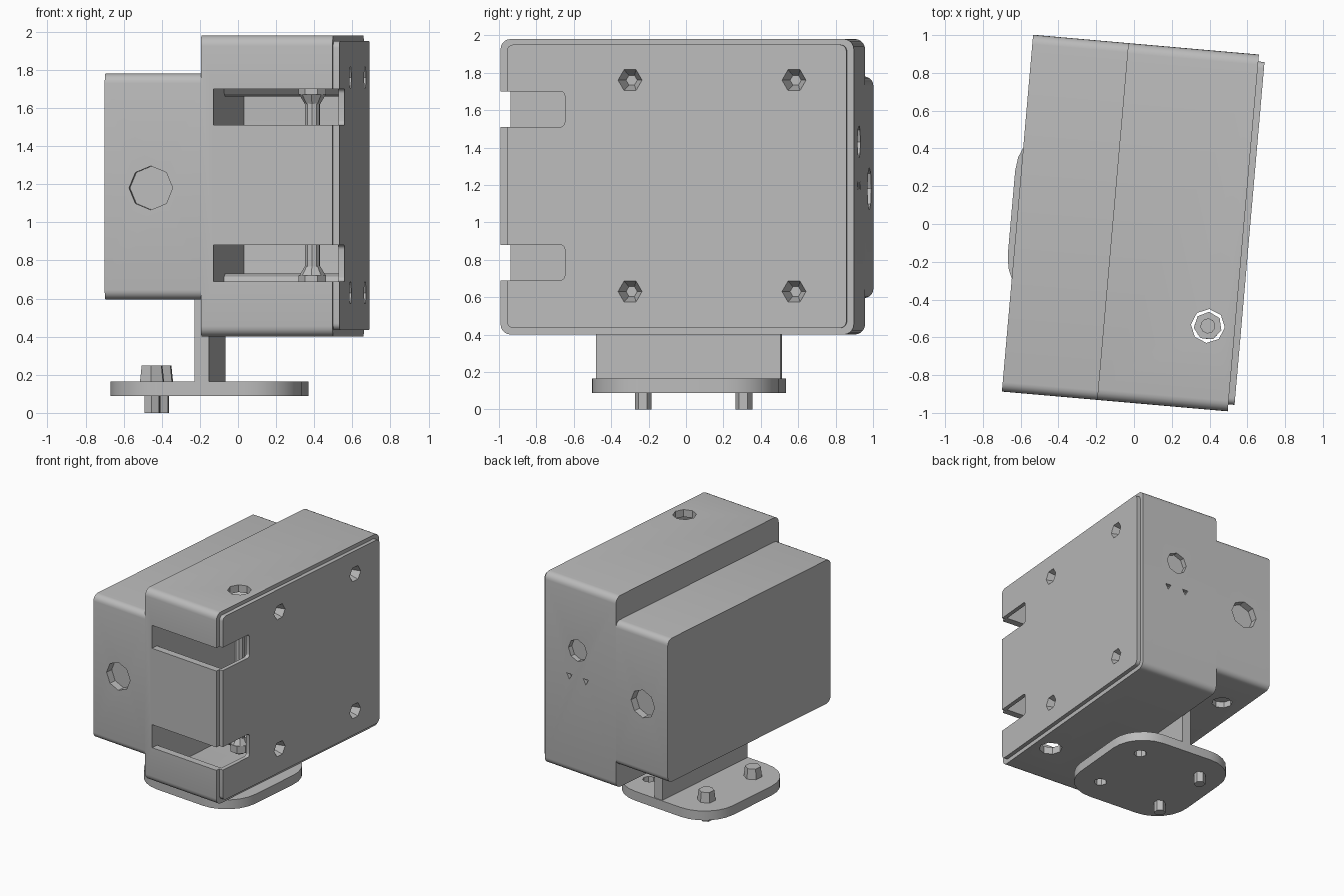
import bpy, bmesh, math
from mathutils import Matrix, Vector

if "Cube" in bpy.data.objects:
    bpy.data.objects.remove(bpy.data.objects["Cube"], do_unlink=True)

grey = bpy.data.materials.new("mid_grey")
grey.use_nodes = True
grey.diffuse_color = (0.5, 0.5, 0.5, 1)
grey.node_tree.nodes["Principled BSDF"].inputs["Base Color"].default_value = (0.5, 0.5, 0.5, 1)

# The whole unit is turned slightly about z
PLACE = Matrix.Translation((-0.019, 0.005, 0)) @ Matrix.Rotation(math.radians(-5), 4, "Z")
TURN = {"x": Matrix.Rotation(math.pi / 2, 4, "Y"),
        "y": Matrix.Rotation(-math.pi / 2, 4, "X"),
        "z": Matrix.Identity(4)}


def finish(name, bm):
    bmesh.ops.recalc_face_normals(bm, faces=bm.faces)
    mesh = bpy.data.meshes.new(name)
    bm.to_mesh(mesh)
    bm.free()
    mesh.materials.append(grey)
    obj = bpy.data.objects.new(name, mesh)
    bpy.context.collection.objects.link(obj)
    obj.matrix_world = PLACE
    return obj


def slab(name, axis, span, a, b, radius, steps=5):
    """Rounded rectangle extruded along x (a=y, b=z) or z (a=x, b=y)."""
    bm = bmesh.new()
    verts = []
    corners = [(a[1], b[1], -1, -1), (a[0], b[1], 1, -1), (a[0], b[0], 1, 1), (a[1], b[0], -1, 1)]
    for q, (ca, cb, sa, sb) in enumerate(corners):
        for i in range(steps + 1):
            t = math.pi / 2 * (q + i / steps)
            p = ca + radius * (sa + math.cos(t))
            r = cb + radius * (sb + math.sin(t))
            verts.append(bm.verts.new((span[0], p, r) if axis == "x" else (p, r, span[0])))
    face = bm.faces.new(verts)
    ext = bmesh.ops.extrude_face_region(bm, geom=[face])
    depth = span[1] - span[0]
    move = Vector((depth, 0, 0)) if axis == "x" else Vector((0, 0, depth))
    bmesh.ops.translate(bm, vec=move, verts=[v for v in ext["geom"] if isinstance(v, bmesh.types.BMVert)])
    return finish(name, bm)


def rod(name, axis, centre, length, r1, r2=None, sides=8):
    """Cylinder or cone; r1 is the end at the lower coordinate."""
    bm = bmesh.new()
    bmesh.ops.create_cone(bm, cap_ends=True, segments=sides, radius1=r1,
                          radius2=r1 if r2 is None else r2, depth=length,
                          matrix=Matrix.Translation(centre) @ TURN[axis])
    return finish(name, bm)


def cut(obj, cutters):
    for c in cutters:
        c.hide_render = True
        mod = obj.modifiers.new("cut", "BOOLEAN")
        mod.operation = "DIFFERENCE"
        mod.solver = "EXACT"
        mod.object = c
    bpy.context.view_layer.update()
    baked = bpy.data.meshes.new_from_object(obj.evaluated_get(bpy.context.evaluated_depsgraph_get()))
    obj.modifiers.clear()
    obj.data = baked


def smooth(obj):
    bpy.ops.object.select_all(action="DESELECT")
    obj.select_set(True)
    bpy.context.view_layer.objects.active = obj
    bpy.ops.object.shade_smooth_by_angle(angle=math.radians(25))


helpers = []


def helper(obj):
    helpers.append(obj)
    return obj


# Main housing: hollow, open towards the lid
housing = slab("housing", "x", (-0.094, 0.6), (-0.948, 0.948), (0.4, 1.98), 0.055)
cavity = helper(slab("cavity_cutter", "x", (-0.027, 0.8), (-0.89, 0.89), (0.46, 1.92), 0.03))
slots = [helper(slab("slot_cutter", "x", (-0.027, 0.8), (-1.2, -0.6), z, 0.025))
         for z in ((0.69, 0.88), (1.51, 1.70))]
pin_x, pin_y = 0.456, -0.507
pin_holes = [helper(rod("pin_hole_cutter", "z", (pin_x, pin_y, z), 0.2, 0.09)) for z in (0.42, 1.96)]
cable_hole = helper(rod("cable_hole_cutter", "y", (0.28, 0.948, 1.43), 0.08, 0.09))
small_holes = [helper(rod("small_hole_cutter", "y", (x, 0.948, 1.2), 0.06, 0.03, sides=3))
               for x in (0.2, 0.36)]
cut(housing, [cavity] + slots + pin_holes + [cable_hole] + small_holes)

# Narrower rear housing with round recesses
side_housing = slab("side_housing", "x", (-0.6, -0.094), (-0.948, 0.948), (0.595, 1.78), 0.05)
recesses = [helper(rod("recess_cutter", "y", (-0.357, y, 1.18), 0.12, 0.115)) for y in (-0.948, 0.948)]
recesses.append(helper(rod("drain_cutter", "z", (-0.42, 0.56, 0.595), 0.1, 0.08)))
cut(side_housing, recesses)

# Lid with notches, screw recesses and the posts behind them
lid = slab("lid", "x", (0.6, 0.633), (-0.911, 0.911), (0.435, 1.95), 0.035)
lid_holes, posts = [], []
for y in (-0.25, 0.63):
    for z in (0.63, 1.76):
        lid_holes.append(helper(rod("lid_hole_cutter", "x", (0.59, y, z), 0.12, 0.03, 0.07, 6)))
        post = rod("lid_post", "x", (0.285, y, z), 0.63, 0.1, sides=12)
        cut(post, lid_holes[-1:])
        posts.append(post)
cut(lid, slots + lid_holes)

# Vertical pin with flared ends behind the slots
pin = rod("pin", "z", (pin_x, pin_y, 1.19), 1.1, 0.04, sides=10)
for side in (-1, 1):
    low, high = (0.07, 0.04) if side < 0 else (0.04, 0.07)
    rod("pin_flare", "z", (pin_x, pin_y, 1.195 + side * 0.45), 0.05, low, high)
    rod("pin_head", "z", (pin_x, pin_y, 1.195 + side * 0.505), 0.06, 0.075, sides=7)

# Mounting web and rounded flange
web = slab("mounting_web", "x", (-0.167, -0.09), (-0.495, 0.495), (0.15, 0.62), 0.002, 1)
flange = slab("mounting_flange", "z", (0.088, 0.165), (-0.632, 0.372), (-0.502, 0.502), 0.28, 6)
flange_holes = [helper(rod("flange_hole_cutter", "z", (0.15, y, 0.12), 0.3, 0.05)) for y in (-0.27, 0.27)]
cut(flange, flange_holes)

# Two screws on the left half of the flange
for y in (-0.27, 0.27):
    rod("screw_shank", "z", (-0.41, y, 0.1), 0.2, 0.045, sides=6)
    rod("screw_head", "z", (-0.41, y, 0.205), 0.085, 0.07, 0.06, 6)

for obj in [housing, side_housing, lid, flange, pin] + posts:
    smooth(obj)
for obj in helpers:
    bpy.data.objects.remove(obj, do_unlink=True)
